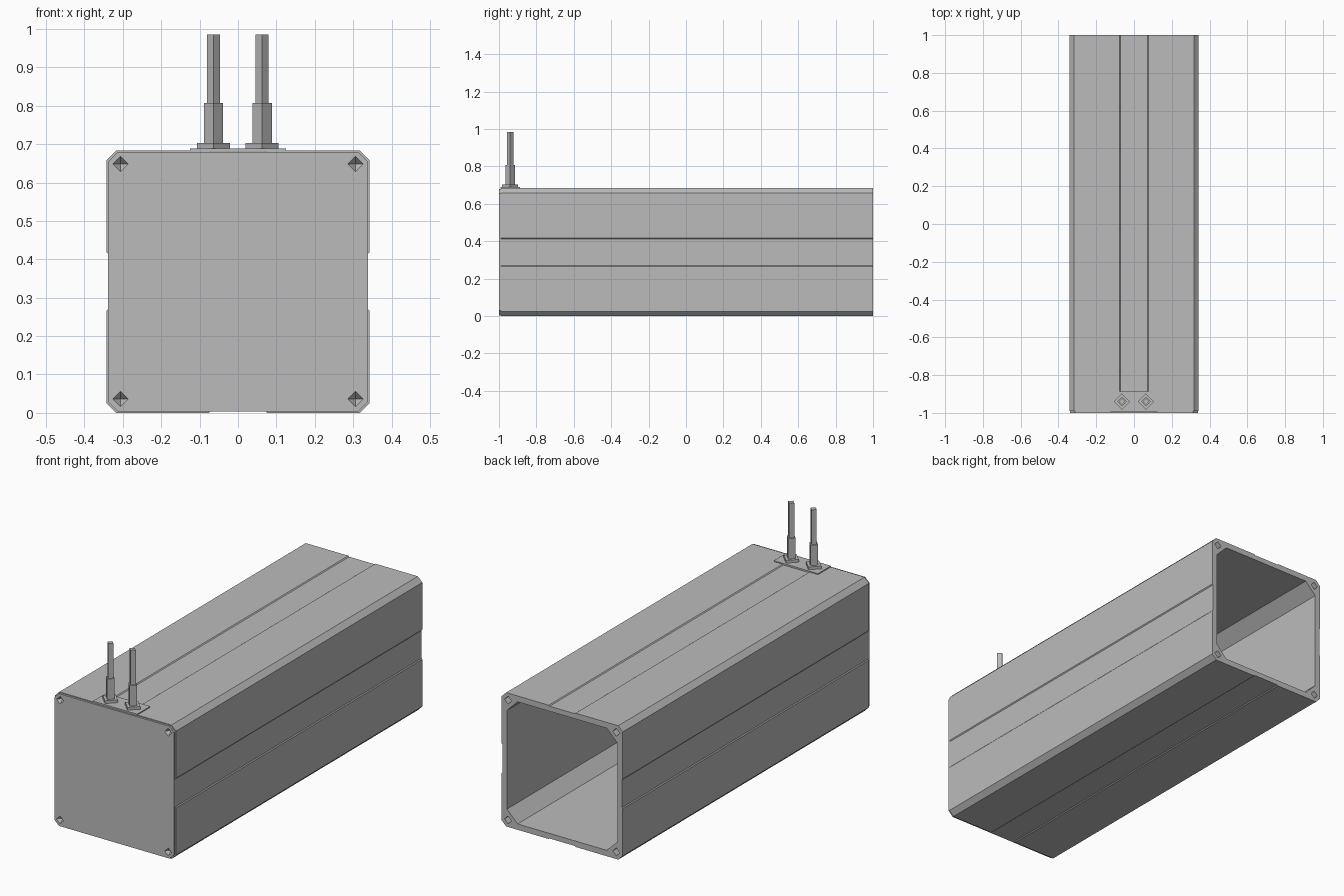
import bpy
import bmesh
from math import pi, radians
from mathutils import Matrix

cube = bpy.data.objects.get("Cube")
if cube:
    bpy.data.objects.remove(cube)

HALF = 0.342        # half width of the square tube
MID = HALF          # height of the tube axis
SCREW = 0.306       # screw offset from the axis
SCREW_R = 0.02

grey = bpy.data.materials.new("plain grey")
grey.use_nodes = True
colour = (0.5, 0.5, 0.5, 1)
grey.diffuse_color = colour
grey.node_tree.nodes["Principled BSDF"].inputs["Base Color"].default_value = colour


def rotations(side):
    """Repeat one side's points around the square, counter-clockwise."""
    points = []
    for _ in range(4):
        points += side
        side = [(-y, x) for x, y in side]
    return points


def octagon(half, cut):
    return rotations([(half, cut - half), (half, half - cut)])


def diamonds():
    return [[(cx + SCREW_R, cy), (cx, cy + SCREW_R), (cx - SCREW_R, cy), (cx, cy - SCREW_R)]
            for cx in (-SCREW, SCREW) for cy in (-SCREW, SCREW)]


def extrude_profile(name, loops, y0, y1):
    """Filled flat outline with holes, extruded along y."""
    curve = bpy.data.curves.new(name, "CURVE")
    curve.dimensions = "2D"
    curve.fill_mode = "BOTH"
    curve.extrude = (y1 - y0) / 2
    for loop in loops:
        spline = curve.splines.new("POLY")
        spline.points.add(len(loop) - 1)
        for point, (x, y) in zip(spline.points, loop):
            point.co = (x, y, 0, 1)
        spline.use_cyclic_u = True
    helper = bpy.data.objects.new(name + " outline", curve)
    bpy.context.collection.objects.link(helper)
    bpy.context.view_layer.update()
    mesh = bpy.data.meshes.new_from_object(
        helper.evaluated_get(bpy.context.evaluated_depsgraph_get()))
    bpy.data.objects.remove(helper)
    mesh.transform(Matrix.Translation((0, (y0 + y1) / 2, MID)) @ Matrix.Rotation(pi / 2, 4, "X"))
    bm = bmesh.new()
    bm.from_mesh(mesh)
    bmesh.ops.remove_doubles(bm, verts=bm.verts, dist=0.00001)
    bmesh.ops.recalc_face_normals(bm, faces=bm.faces)
    return add_mesh(name, bm)


def add_mesh(name, bm):
    mesh = bpy.data.meshes.new(name)
    bm.to_mesh(mesh)
    bm.free()
    mesh.materials.clear()
    mesh.materials.append(grey)
    for face in mesh.polygons:
        face.use_smooth = False
        face.material_index = 0
    obj = bpy.data.objects.new(name, mesh)
    bpy.context.collection.objects.link(obj)
    return obj


# Hollow tube: chamfered corners, a shallow groove on each side, screw channels
grooved_side = [(HALF, -HALF + 0.025), (HALF, -0.076), (HALF - 0.004, -0.071),
                (HALF - 0.004, 0.071), (HALF, 0.076), (HALF, HALF - 0.025)]
extrude_profile("tube_body", [rotations(grooved_side), octagon(HALF - 0.03, 0.06)] + diamonds(),
                -0.99, 1)

# Front cap, a little smaller than the tube
extrude_profile("front_cap", [octagon(HALF - 0.004, 0.025)] + diamonds(), -1, -0.99)

# Pointed screw recesses in the cap
bm = bmesh.new()
for loop in diamonds():
    rim = [bm.verts.new((x, -1, y + MID)) for x, y in loop]
    cx = sum(x for x, y in loop) / 4
    cz = sum(y for x, y in loop) / 4 + MID
    tip = bm.verts.new((cx, -0.975, cz))
    for i in range(4):
        bm.faces.new((rim[i], rim[(i + 1) % 4], tip))
add_mesh("screw_recesses", bm)

# Thin plate under the terminals
bm = bmesh.new()
bmesh.ops.create_cube(bm, size=1, matrix=Matrix.Translation((0, -0.94, 0.685))
                      @ Matrix.Diagonal((0.25, 0.105, 0.008, 1)))
add_mesh("terminal_plate", bm)

# Two stepped four-sided terminals
for side, x in (("right", -0.064), ("left", 0.063)):
    bm = bmesh.new()
    for radius, z0, z1 in ((0.043, 0.688, 0.703), (0.025, 0.703, 0.807), (0.017, 0.807, 0.985)):
        bmesh.ops.create_cone(bm, cap_ends=True, segments=4, radius1=radius, radius2=radius,
                              depth=z1 - z0, matrix=Matrix.Translation((x, -0.94, (z0 + z1) / 2)))
    add_mesh(side + "_terminal", bm)
